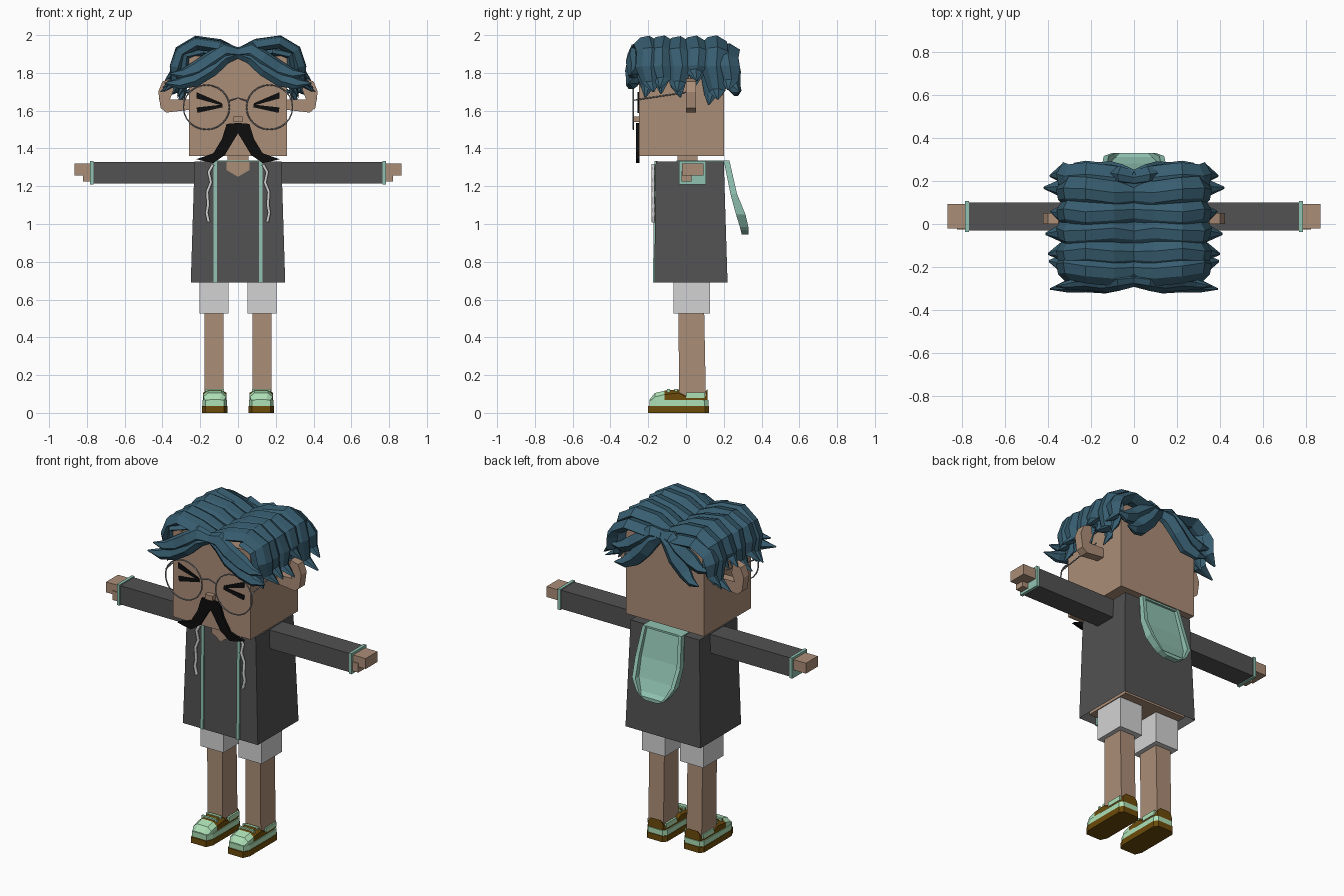
import bpy, bmesh, math, random
from mathutils import Vector

random.seed(4)
cube = bpy.data.objects.get("Cube")
if cube:
    bpy.data.objects.remove(cube, do_unlink=True)


def material(name, r, g, b):
    m = bpy.data.materials.new(name)
    m.use_nodes = True
    m.diffuse_color = (r, g, b, 1)
    m.node_tree.nodes["Principled BSDF"].inputs["Base Color"].default_value = (r, g, b, 1)
    return m


SKIN = material("skin tan", .41, .27, .185)
JACKET = material("charcoal", .084, .084, .084)
LIGHT = material("light grey", .65, .65, .65)
HAIR = material("dark teal", .038, .109, .16)
TRIM = material("sage green", .28, .54, .44)
BROWN = material("shoe brown", .15, .07, .003)
MINT = material("shoe mint", .42, .75, .47)
BLACK = material("black", .004, .004, .004)
METAL = material("wire grey", .26, .27, .29)


def finish(name, bm, *mats):
    bmesh.ops.recalc_face_normals(bm, faces=bm.faces)
    me = bpy.data.meshes.new(name)
    bm.to_mesh(me)
    bm.free()
    for m in mats:
        me.materials.append(m)
    ob = bpy.data.objects.new(name, me)
    bpy.context.collection.objects.link(ob)
    return ob


def loft(name, rings, *mats, start_cap=True, rule=None):
    """Skin a list of equal-length rings; rule(face) picks a material index."""
    bm = bmesh.new()
    loops = [[bm.verts.new(p) for p in ring] for ring in rings]
    n = len(loops[0])
    for a, b in zip(loops, loops[1:]):
        for i in range(n):
            j = (i + 1) % n
            bm.faces.new((a[i], a[j], b[j], b[i]))
    if start_cap:
        bm.faces.new(loops[0])
    bm.faces.new(loops[-1])
    if rule:
        bm.normal_update()
        for f in bm.faces:
            f.material_index = rule(f)
    return finish(name, bm, *mats)


def rect(x0, x1, y0, y1, z):
    return [(x0, y0, z), (x1, y0, z), (x1, y1, z), (x0, y1, z)]


def box(name, x, y, z, mat, s=1):
    a, b = sorted((x[0] * s, x[1] * s))
    return loft(name, [rect(a, b, *y, h) for h in z], mat)


def prism(name, pts, y0, y1, mat, s=1):
    return loft(name, [[(x * s, y, z) for x, z in pts] for y in (y0, y1)], mat)


def wire(name, pts, radius, mat, cyclic=False):
    cu = bpy.data.curves.new(name, "CURVE")
    cu.dimensions = "3D"
    cu.bevel_depth = radius
    cu.bevel_resolution = 1
    sp = cu.splines.new("POLY")
    sp.points.add(len(pts) - 1)
    for p, co in zip(sp.points, pts):
        p.co = (*co, 1)
    sp.use_cyclic_u = cyclic
    cu.materials.append(mat)
    bpy.context.collection.objects.link(bpy.data.objects.new(name, cu))


# Head, nose, neck and torso
box("head", (-.26, .26), (-.25, .2), (1.36, 1.89), SKIN)
box("nose", (-.025, .025), (-.28, -.24), (1.54, 1.57), SKIN)
box("neck", (-.055, .055), (-.045, .06), (1.2, 1.38), SKIN)
box("torso", (-.21, .21), (-.13, .18), (.71, 1.2), SKIN)

# Jacket, open at the hem, with collar opening and hood
loft("jacket", [rect(-.25, .25, -.168, .22, .69), rect(-.23, .23, -.16, .2, 1.33)],
     JACKET, start_cap=False)
prism("neck_opening", [(-.06, 1.332), (.06, 1.332), (.06, 1.285), (0, 1.25), (-.06, 1.285)],
      -.167, -.15, SKIN)
box("hood_collar", (-.13, .13), (-.05, .225), (1.325, 1.336), TRIM)
hood_rows = [(1.336, .13, .2, .23, .21), (1.16, .15, .235, .27, .245), (1.05, .14, .265, .315, .28),
             (.985, .1, .285, .33, .31), (.965, .08, .29, .33, .33), (.945, .04, .295, .33, .33)]
loft("hood", [[(-x, f, z), (-x, b, z), (-.84 * x, b, z), (-.84 * x, m, z),
               (.84 * x, m, z), (.84 * x, b, z), (x, b, z), (x, f, z)]
              for z, x, f, b, m in hood_rows], TRIM)


# Shoe cross-sections run from toe to heel
def shoe(side, s):
    cx = .123 * s
    outline = [(-.05, -.2), (.05, -.2), (.068, -.16), (.068, .1), (.05, .122),
               (-.05, .122), (-.068, .1), (-.068, -.16)]

    def slab(z, k):
        return [(cx + x * k, y * k, z) for x, y in outline]
    loft(side + "_shoe_sole", [slab(0, 1), slab(.036, 1)], BROWN)
    loft(side + "_shoe_band", [slab(.036, .97), slab(.068, .97)], MINT)
    sections = [(-.192, .045, .072), (-.165, .06, .105), (-.115, .062, .117), (-.04, .061, .125),
                (0, .06, .105), (.085, .06, .1), (.114, .05, .125)]
    loft(side + "_shoe_upper",
         [[(cx + k * w, y, z) for k, z in ((-1, .06), (-1, t - .02), (-.6, t),
                                          (.6, t), (1, t - .02), (1, .06))]
          for y, w, t in sections], BROWN, MINT,
         rule=lambda f: int(f.calc_center_median().y < -.14))
    for y in (-.1, -.06):
        box(side + "_shoe_lace", (cx - .05, cx + .05), (y, y + .014), (.1, .127), MINT)
    for k in (-1, 1):
        a = cx + k * .057
        box(side + "_shoe_collar", (a - .006, a + .006), (0, .1), (.08, .107), MINT)


# One tapered, ridged lock of hair swept from the parting to a tip
SECTION = [(-1, -.2), (-.5, .75), (.2, 1), (1, .1), (.3, -.8), (-.5, -.8)]


def lock(name, path, y, width, thick, s, drift=0):
    pts = [Vector(p) for p in path]
    rings, last = [], len(pts) - 1
    for i, p in enumerate(pts):
        t = (pts[min(i + 1, last)] - pts[max(i - 1, 0)]).normalized()
        n = Vector((-t.y, t.x))
        k = .08 if i == last else (.65 if i == last - 1 else 1)
        w = width * k * (.85 if i == 0 else 1)
        yc = y + drift * i / last + .008 * math.sin(i * 2.1 + y * 20)
        ring = []
        for a, b in SECTION:
            q = p + n * (b * thick * k * (.6 if i == 0 else 1))
            ring.append((q.x * s, yc + a * w, q.y))
        rings.append(ring)
    loft(name, rings, HAIR)


# Each crown lock: y position, tip drop, reach, drift
CROWN = [(-.22, .02, .96, .04), (-.135, .0, .97, .0), (-.04, .02, 1, .0),
         (.05, -.04, .94, .0), (.135, .06, 1.02, .03), (.2, .01, .95, .03)]
BANG = [(-.005, 1.905), (.07, 1.885), (.14, 1.82), (.23, 1.765), (.31, 1.74), (.39, 1.745)]

for side, s in (("left", 1), ("right", -1)):
    # Arms and hands
    box(side + "_sleeve", (.2, .775), (-.03, .1), (1.215, 1.328), JACKET, s)
    box(side + "_cuff", (.765, .783), (-.036, .106), (1.209, 1.334), TRIM, s)
    box(side + "_hand", (.77, .866), (-.02, .093), (1.257, 1.32), SKIN, s)
    box(side + "_thumb", (.77, .82), (-.025, .03), (1.225, 1.28), SKIN, s)

    # Legs, shorts and shoes
    box(side + "_shorts", (.05, .205), (-.067, .128), (.525, .72), LIGHT, s)
    a, b = sorted((.077 * s, .178 * s))
    loft(side + "_leg", [rect(a, b, -.037, .105, .09), rect(a, b, -.04, .095, .6)], SKIN)
    shoe(side, s)

    # Jacket trim and drawstring
    x = .12 * s
    loft(side + "_jacket_trim", [rect(x - .01, x + .01, -.175, -.15, .69),
                                 rect(x - .01, x + .01, -.167, -.15, 1.334)], TRIM)
    cord = [(.132, 1.315), (.155, 1.275), (.143, 1.22), (.163, 1.17), (.158, 1.1),
            (.166, 1.06), (.155, 1.01)]
    wire(side + "_drawstring", [(px * s, -.174, z) for px, z in cord], .009, LIGHT)

    # Ear: a hooked band
    prism(side + "_ear", [(.25, 1.605), (.38, 1.59), (.41, 1.615), (.422, 1.7), (.4, 1.755),
                          (.35, 1.77), (.34, 1.71), (.36, 1.66), (.25, 1.66)], 0, .052, SKIN, s)

    # Squeezed eye strokes
    prism(side + "_eye_upper", [(.22, 1.698), (.22, 1.665), (.08, 1.626), (.085, 1.64)],
          -.256, -.248, BLACK, s)
    prism(side + "_eye_lower", [(.22, 1.617), (.215, 1.588), (.08, 1.618), (.085, 1.632)],
          -.256, -.248, BLACK, s)

    # Moustache half
    prism(side + "_moustache", [(0, 1.535), (.06, 1.53), (.085, 1.45), (.13, 1.375), (.22, 1.343),
                                (.18, 1.333), (.13, 1.323), (.07, 1.365), (.025, 1.44), (0, 1.48)],
          -.265, -.245, BLACK, s)

    # Glasses: rim and temple
    rim = [(s * .167 + .122 * math.cos(t * math.pi / 12), -.278,
            1.618 + .118 * math.sin(t * math.pi / 12)) for t in range(24)]
    wire(side + "_glasses_rim", rim, .004, METAL, True)
    wire(side + "_glasses_temple", [(s * .285, -.278, 1.655), (s * .285, .02, 1.7)], .004, METAL)

    # Hair over the crown and sides
    for i, (y, drop, reach, drift) in enumerate(CROWN):
        low = random.uniform(0, .012) + (.04 if i == 5 else 0)
        path = [(-.005, 1.905), (.1, 1.945 - low), (.22, 1.963 - low), (.3, 1.915 - low),
                (.325, 1.83), (.335, 1.765 - drop), (.41 * reach, 1.72 - drop)]
        lock(side + "_crown_lock", path, y, .068, .037, s, drift)
        # inner layer filling the side
        lock(side + "_side_lock", [(.18, 1.91), (.275, 1.89), (.285, 1.8), (.29, 1.745 - drop),
                                   (.32, 1.69 - drop)], y * .95, .055, .03, s)

    # Curtain locks at the front and back
    lock(side + "_front_bang", BANG, -.255, .045, .05, s, -.04)
    lock(side + "_front_wave", [(px * .93, z + .05 * min(1, px * 8)) for px, z in BANG],
         -.262, .042, .05, s, -.02)
    lock(side + "_back_curtain", [(px * .72, z - .12 * px) for px, z in BANG],
         .225, .04, .05, s, .05)
    lock(side + "_back_wave", [(px * .85, z + .04 * min(1, px * 8)) for px, z in BANG],
         .215, .045, .05, s, .03)

# Glasses bridge
wire("glasses_bridge", [(-.052, -.278, 1.65), (0, -.28, 1.668), (.052, -.278, 1.65)], .004, METAL)
